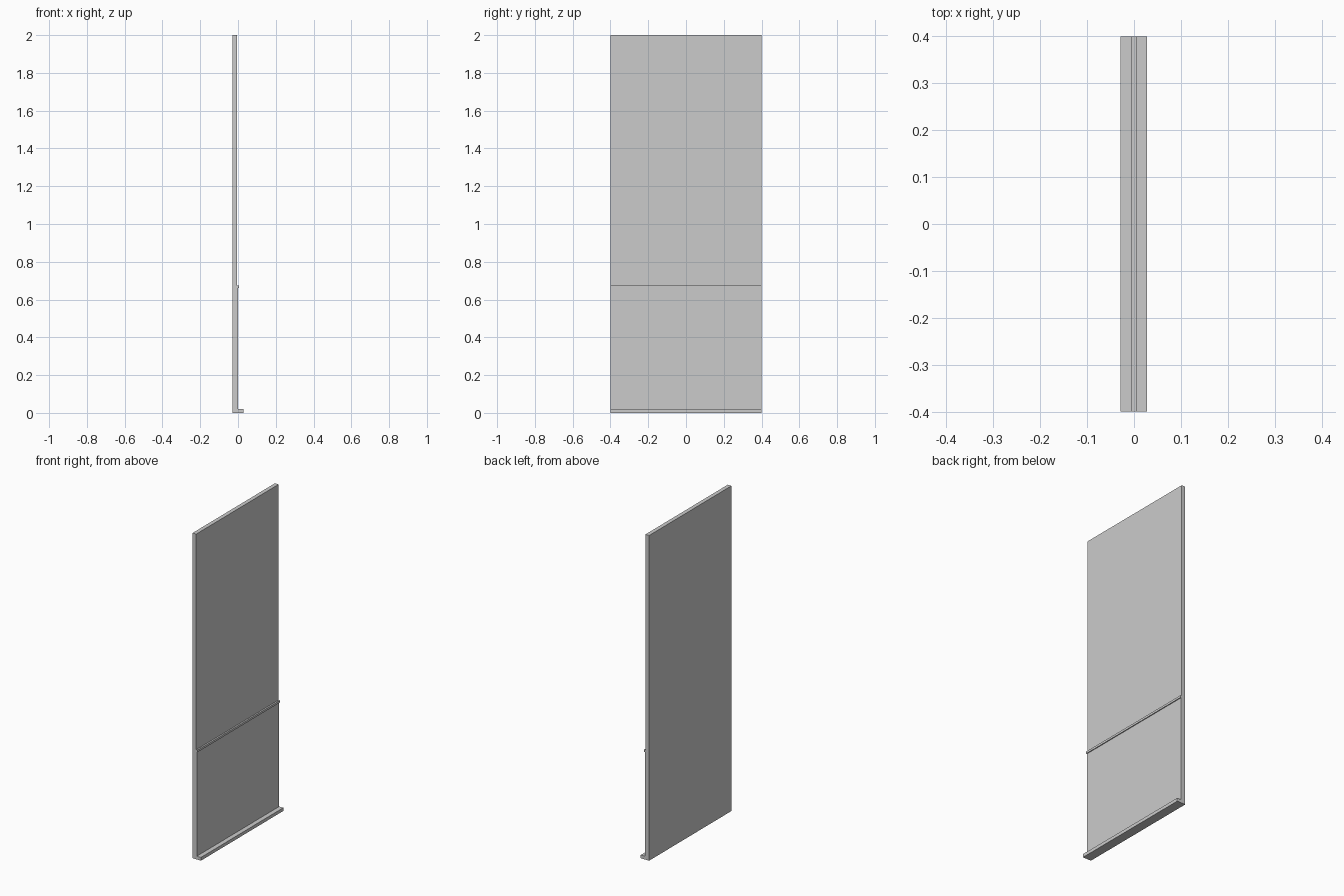
import bpy, bmesh

if "Cube" in bpy.data.objects:
    bpy.data.objects.remove(bpy.data.objects["Cube"])

HALF_WIDTH = 0.4


def extrude_profile(name, profile):
    """Extrude an (x, z) outline across the full panel width."""
    bm = bmesh.new()
    face = bm.faces.new([bm.verts.new((x, -HALF_WIDTH, z)) for x, z in profile])
    ext = bmesh.ops.extrude_face_region(bm, geom=[face])
    verts = [g for g in ext["geom"] if isinstance(g, bmesh.types.BMVert)]
    bmesh.ops.translate(bm, verts=verts, vec=(0, 2 * HALF_WIDTH, 0))
    bmesh.ops.recalc_face_normals(bm, faces=bm.faces)
    mesh = bpy.data.meshes.new(name)
    bm.to_mesh(mesh)
    bm.free()
    obj = bpy.data.objects.new(name, mesh)
    bpy.context.collection.objects.link(obj)
    return obj


def rect(x0, x1, z0, z1):
    return [(x0, z0), (x1, z0), (x1, z1), (x0, z1)]


# Tall backing slab
extrude_profile("main_panel", rect(-0.029, -0.004, 0, 2))

# Thin facing sheet over the lower third
extrude_profile("lower_facing", rect(-0.004, 0.0, 0.02, 0.662))

# Slim trim rail capping the facing sheet
extrude_profile("trim_rail", rect(-0.004, 0.0055, 0.661, 0.674))

# Projecting sill at the floor
extrude_profile("bottom_sill", rect(-0.004, 0.028, 0, 0.02))
